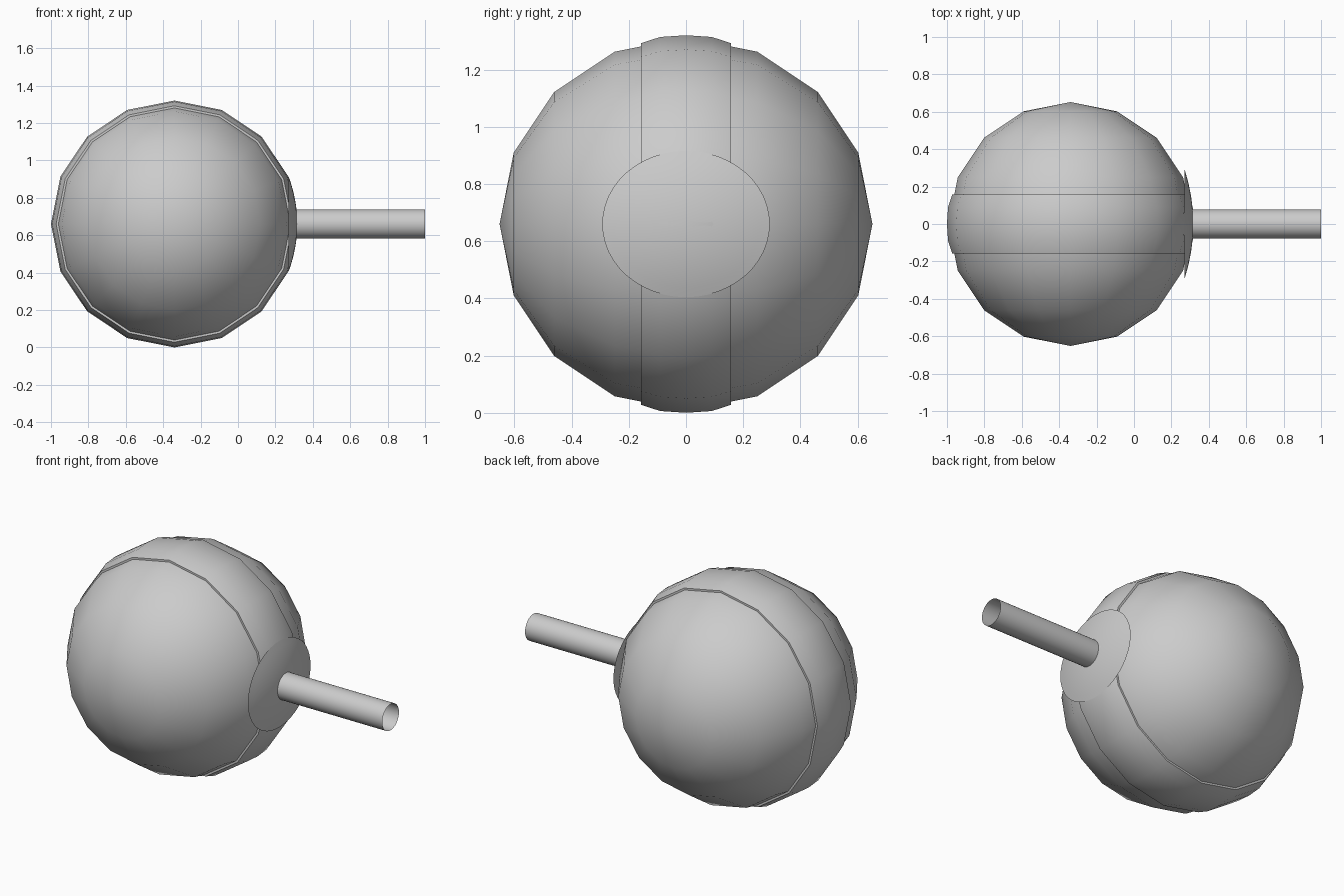
import bpy
import bmesh
from math import radians, sin, cos, pi
from mathutils import Matrix, Vector

cube = bpy.data.objects.get("Cube")
if cube:
    bpy.data.objects.remove(cube, do_unlink=True)

CENTRE = Vector((-0.34, 0, 0.66))
ABOUT_Y = Matrix.Rotation(radians(-90), 4, 'X')
ABOUT_X = Matrix.Rotation(radians(90), 4, 'Y')

grey = bpy.data.materials.new("plain grey")
grey.use_nodes = True
colour = (0.6, 0.6, 0.6, 1)
grey.diffuse_color = colour
grey.node_tree.nodes["Principled BSDF"].inputs["Base Color"].default_value = colour


def lathe(name, profile, sides, turn, place, sharp=30):
    """Spin (radius, height) points round local z, then turn and place them."""
    bm = bmesh.new()
    verts = [bm.verts.new((r, 0, h)) for r, h in profile]
    edges = [bm.edges.new(pair) for pair in zip(verts, verts[1:])]
    bmesh.ops.spin(bm, geom=verts + edges, cent=(0, 0, 0), axis=(0, 0, 1),
                   angle=2 * pi, steps=sides, use_merge=True)
    bmesh.ops.remove_doubles(bm, verts=bm.verts, dist=1e-5)
    bmesh.ops.recalc_face_normals(bm, faces=bm.faces)
    bm.transform(Matrix.Translation(place) @ turn)
    mesh = bpy.data.meshes.new(name)
    bm.to_mesh(mesh)
    bm.free()
    mesh.materials.append(grey)
    obj = bpy.data.objects.new(name, mesh)
    bpy.context.collection.objects.link(obj)
    bpy.ops.object.select_all(action='DESELECT')
    obj.select_set(True)
    bpy.context.view_layer.objects.active = obj
    bpy.ops.object.shade_smooth_by_angle(angle=radians(sharp))
    return obj


# Ball with its poles at front and back
ball = [(0.652 * sin(i * pi / 8), -0.652 * cos(i * pi / 8)) for i in range(9)]
lathe("ball", ball, 16, ABOUT_Y, CENTRE)

# Raised band round the middle of the ball
half = [(0.61, -0.158), (0.632, -0.158), (0.654, -0.09)]
band = half + [(0.66, 0)] + [(r, -h) for r, h in reversed(half)]
lathe("middle_band", band, 16, ABOUT_Y, CENTRE)

# Shallow oval dome where the rod meets the ball
dome = [(0, 0)] + [(1 - i / 8, 0.047 * (1 - (1 - i / 8) ** 2)) for i in range(9)]
oval = ABOUT_X @ Matrix.Diagonal((0.256, 0.293, 1, 1))
lathe("rod_collar", dome, 48, oval, Vector((0.27, 0, 0.66)), 20)

# Open tube
lathe("rod", [(0.078, 0), (0.078, 0.72)], 32, ABOUT_X, Vector((0.28, 0, 0.66)))
